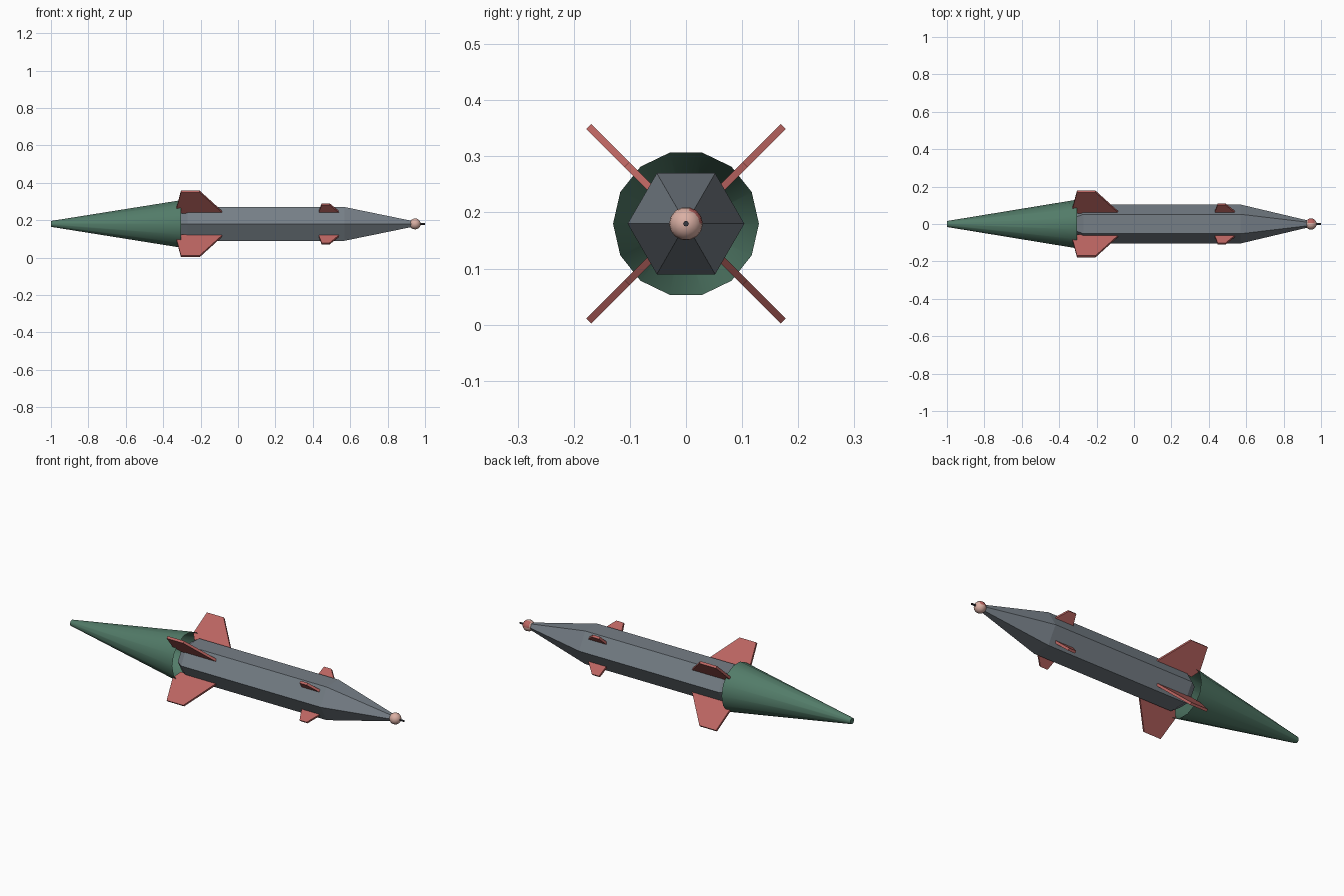
import bpy, bmesh
from math import cos, sin, pi, radians
from mathutils import Matrix, Vector

AXIS_Z = 0.18

cube = bpy.data.objects.get("Cube")
if cube:
    bpy.data.objects.remove(cube, do_unlink=True)


def material(name, rgb):
    m = bpy.data.materials.new(name)
    m.use_nodes = True
    m.diffuse_color = (*rgb, 1)
    m.node_tree.nodes["Principled BSDF"].inputs["Base Color"].default_value = (*rgb, 1)
    return m


grey = material("slate grey", (0.18, 0.21, 0.24))
green = material("dark green", (0.085, 0.20, 0.14))
red = material("brick red", (0.50, 0.13, 0.12))
pink = material("pale pink", (0.70, 0.43, 0.37))
dark = material("dark steel", (0.04, 0.04, 0.05))


def finish(name, bm, mats, smooth=False):
    bmesh.ops.recalc_face_normals(bm, faces=bm.faces)
    mesh = bpy.data.meshes.new(name)
    bm.to_mesh(mesh)
    bm.free()
    for m in mats:
        mesh.materials.append(m)
    ob = bpy.data.objects.new(name, mesh)
    ob.location.z = AXIS_Z
    bpy.context.collection.objects.link(ob)
    if smooth:
        bpy.ops.object.select_all(action='DESELECT')
        ob.select_set(True)
        bpy.context.view_layer.objects.active = ob
        bpy.ops.object.shade_smooth_by_angle(angle=radians(32))
    return ob


def lathe(name, profile, sides, mat, smooth=False, cap_front=True):
    """Stack polygon rings (x, radius) along the x axis."""
    bm = bmesh.new()
    rings = [[bm.verts.new((x, r * cos(2 * pi * i / sides), r * sin(2 * pi * i / sides)))
              for i in range(sides)] for x, r in profile]
    for a, b in zip(rings, rings[1:]):
        for i in range(sides):
            j = (i + 1) % sides
            bm.faces.new((a[i], a[j], b[j], b[i]))
    bm.faces.new(rings[0])
    if cap_front:
        bm.faces.new(rings[-1])
    return finish(name, bm, [mat], smooth)


def fin(name, outline, angle, thickness=0.013):
    """Flat plate from an (x, radius) outline, turned about the x axis."""
    bm = bmesh.new()
    face = bm.faces.new([bm.verts.new((x, -thickness / 2, r)) for x, r in outline])
    ext = bmesh.ops.extrude_face_region(bm, geom=[face])
    moved = [v for v in ext["geom"] if isinstance(v, bmesh.types.BMVert)]
    bmesh.ops.translate(bm, verts=moved, vec=Vector((0, thickness, 0)))
    bmesh.ops.rotate(bm, verts=bm.verts, cent=(0, 0, 0),
                     matrix=Matrix.Rotation(angle, 3, 'X'))
    finish(name, bm, [red])


# Six-sided body with tapered nose and chamfered tail
lathe("body", [(-0.31, 0.075), (-0.27, 0.104), (0.57, 0.104), (0.95, 0.014)], 6, grey)

# Hollow tail cone, open towards the body
lathe("tail_cone", [(-1.0, 0.016), (-0.305, 0.13)], 14, green, True, cap_front=False)

# Four large tail fins and four small forward fins on the diagonals
tail_outline = [(-0.30, 0.085), (-0.08, 0.085), (-0.205, 0.245), (-0.305, 0.245), (-0.328, 0.125)]
nose_outline = [(0.43, 0.085), (0.545, 0.085), (0.49, 0.149), (0.447, 0.149)]
corners = ["back_right", "front_right", "front_left", "back_left"]
for k, corner in enumerate(corners):
    turn = pi / 4 + k * pi / 2
    fin("tail_fin_" + corner, tail_outline, turn)
    fin("nose_fin_" + corner, nose_outline, turn)

# Nose ball with a red patch on the upper back
bm = bmesh.new()
bmesh.ops.create_uvsphere(bm, u_segments=14, v_segments=10, radius=0.03)
bmesh.ops.rotate(bm, verts=bm.verts, cent=(0, 0, 0), matrix=Matrix.Rotation(pi / 2, 3, 'Y'))
for f in bm.faces:
    c = f.calc_center_median()
    f.material_index = int(c.y > 0.004 and c.z > 0.004 and abs(c.x) < 0.016)
bmesh.ops.translate(bm, verts=bm.verts, vec=(0.947, 0, 0))
finish("nose_ball", bm, [pink, red], True)

# Thin probe at the very tip
lathe("nose_probe", [(0.95, 0.005), (1.0, 0.005)], 8, dark, True)
